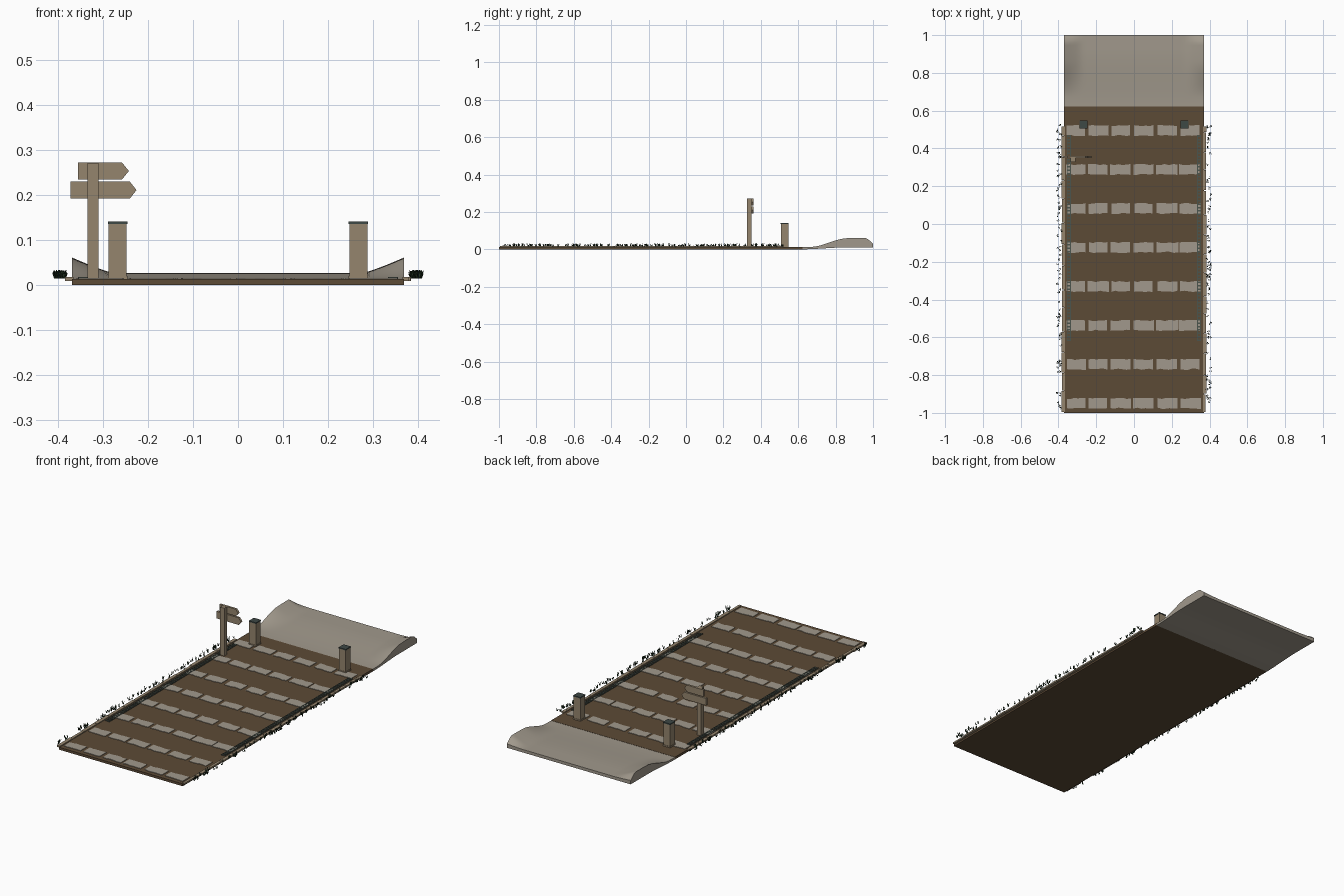
import bpy, bmesh, math, random
from mathutils import Matrix, Vector

if "Cube" in bpy.data.objects:
    bpy.data.objects.remove(bpy.data.objects["Cube"])

random.seed(4)


def material(name, rgb):
    m = bpy.data.materials.new(name)
    m.diffuse_color = (*rgb, 1)
    m.use_nodes = True
    m.node_tree.nodes["Principled BSDF"].inputs["Base Color"].default_value = m.diffuse_color
    return m


EARTH = material("brown_earth", (0.107, 0.069, 0.037))
STONE = material("pale_stone", (0.355, 0.318, 0.262))
TAN = material("tan_wood", (0.30, 0.235, 0.155))
CAP = material("dark_slate", (0.048, 0.065, 0.06))
GRATE = material("grey_green_iron", (0.07, 0.09, 0.075))
GRASS = material("dark_grass", (0.012, 0.028, 0.012))


def finish(bm, name, mat, recalc=True):
    if recalc:
        bmesh.ops.recalc_face_normals(bm, faces=bm.faces[:])
    me = bpy.data.meshes.new(name)
    bm.to_mesh(me)
    bm.free()
    me.materials.append(mat)
    ob = bpy.data.objects.new(name, me)
    bpy.context.collection.objects.link(ob)
    return ob


def add_box(bm, x0, x1, y0, y1, z0, z1):
    mid = Vector(((x0 + x1) / 2, (y0 + y1) / 2, (z0 + z1) / 2))
    size = Matrix.Diagonal((x1 - x0, y1 - y0, z1 - z0, 1))
    bmesh.ops.create_cube(bm, size=1, matrix=Matrix.Translation(mid) @ size)


def box(name, mat, *dims):
    bm = bmesh.new()
    add_box(bm, *dims)
    return finish(bm, name, mat)


def add_prism(bm, outline, offset):
    face = bm.faces.new([bm.verts.new(p) for p in outline])
    ext = bmesh.ops.extrude_face_region(bm, geom=[face], use_keep_orig=True)
    moved = [v for v in ext["geom"] if isinstance(v, bmesh.types.BMVert)]
    bmesh.ops.translate(bm, verts=moved, vec=offset)


def ease(a, b, v):
    t = max(0, min(1, (v - a) / (b - a)))
    return t * t * (3 - 2 * t)


# Earth slab
box("earth_bed", EARTH, -0.37, 0.37, -1, 0.622, 0, 0.013)

# Stone ramp with raised shoulders at both sides
bm = bmesh.new()
bmesh.ops.create_grid(bm, x_segments=36, y_segments=28, size=0.5)
top = bm.verts[:]
for v in top:
    v.co.x *= 0.74
    v.co.y = 0.81 + v.co.y * 0.38
ext = bmesh.ops.extrude_face_region(bm, geom=bm.faces[:], use_keep_orig=True)
low = [v for v in ext["geom"] if isinstance(v, bmesh.types.BMVert)]
for v in low:
    v.co.z = 0.010 * ease(0.62, 0.85, v.co.y)
for v in top:
    x, y = abs(v.co.x), v.co.y
    side = max(0, (x - 0.275) / 0.095) ** 1.2
    rise = ease(0.67, 0.86, y) * (1 - 0.85 * max(0, (y - 0.965) / 0.035))
    v.co.z = 0.012 + 0.014 * ease(0.62, 0.92, y) + 0.035 * side * rise
ramp = finish(bm, "stone_ramp", STONE)
bpy.context.view_layer.objects.active = ramp
ramp.select_set(True)
bpy.ops.object.shade_smooth_by_angle(angle=math.radians(35))
ramp.select_set(False)

# Rows of worn paving stones
bm = bmesh.new()
columns = [(-0.355, -0.255), (-0.243, -0.138), (-0.122, -0.02),
           (0.0, 0.103), (0.12, 0.23), (0.243, 0.35)]
for row in range(8):
    yc = 0.495 - row * 0.2063
    for x0, x1 in columns:
        x0 += random.uniform(-0.005, 0.005)
        x1 += random.uniform(-0.005, 0.005)
        xs = [x0 + (x1 - x0) * t for t in (0, 0.2, 0.4, 0.6, 0.8, 1)]
        chip = lambda: random.choice((0, 0.001, 0.003, 0.006))
        pts = [(x, yc - 0.029 + chip(), 0.011) for x in xs]
        pts += [(x, yc + 0.029 - chip(), 0.011) for x in reversed(xs)]
        add_prism(bm, pts, (0, 0, 0.0045))
finish(bm, "paving_stones", STONE)

# Drain grates: two rails with cross bars
for side, label in ((-1, "left"), (1, "right")):
    bm = bmesh.new()
    c = side * 0.345
    for dx in (-0.009, 0.009):
        add_box(bm, c + dx - 0.002, c + dx + 0.002, -0.62, 0.47, 0.012, 0.0175)
    for i in range(61):
        y = -0.615 + i * 0.018
        add_box(bm, c - 0.009, c + 0.009, y - 0.004, y + 0.004, 0.012, 0.017)
    finish(bm, label + "_drain_grate", GRATE)

# Edge kerbs made of separate stones
for side, label in ((-1, "left"), (1, "right")):
    bm = bmesh.new()
    y = -0.995
    while y < 0.5:
        end = min(0.518, y + random.uniform(0.09, 0.13))
        xs = sorted((side * 0.366, side * random.uniform(0.379, 0.385)))
        add_box(bm, xs[0], xs[1], y, end - 0.003, 0.009, 0.0175)
        y = end
    finish(bm, label + "_kerb", TAN)

# Grass tufts: fans of thin leaning blades
for side, label in ((-1, "left"), (1, "right")):
    bm = bmesh.new()
    for _ in range(85):
        px = side * random.uniform(0.386, 0.407)
        py = random.uniform(-0.98, 0.53)
        h = random.uniform(0.012, 0.02)
        for _ in range(5):
            a = random.uniform(0, math.tau)
            d = Vector((math.cos(a), math.sin(a), 0))
            w = Vector((-d.y, d.x, 0)) * 0.0022
            base = Vector((px, py, 0.014)) + d * 0.002
            tip = base + d * 0.005 + Vector((0, 0, h * random.uniform(0.7, 1)))
            bm.faces.new([bm.verts.new(p) for p in
                          (base - w, base + w, tip + w * 0.5, tip - w * 0.5)])
    finish(bm, label + "_grass_tufts", GRASS, False)

# Gate pillars with foot and slate cap
for side, label in ((-1, "left"), (1, "right")):
    c = side * 0.268
    for part, mat, r, z0, z1 in (("pillar_foot", TAN, 0.022, 0.012, 0.02),
                                 ("pillar", TAN, 0.02, 0.018, 0.136),
                                 ("pillar_cap", CAP, 0.0215, 0.1355, 0.1415)):
        box(label + "_" + part, mat, c - r, c + r, 0.527 - r, 0.527 + r, z0, z1)

# Signpost with two arrow boards on its rear face
box("sign_post", TAN, -0.335, -0.311, 0.327, 0.35, 0.012, 0.271)
for name, x0, x1, z0, z1 in (("upper_arrow_board", -0.356, -0.243, 0.235, 0.272),
                             ("lower_arrow_board", -0.373, -0.226, 0.192, 0.23)):
    bm = bmesh.new()
    s, zm = x1 - 0.015, (z0 + z1) / 2
    add_prism(bm, [(x0, 0.349, z0), (s, 0.349, z0), (x1, 0.349, zm),
                   (s, 0.349, z1), (x0, 0.349, z1)], (0, 0.012, 0))
    finish(bm, name, TAN)
